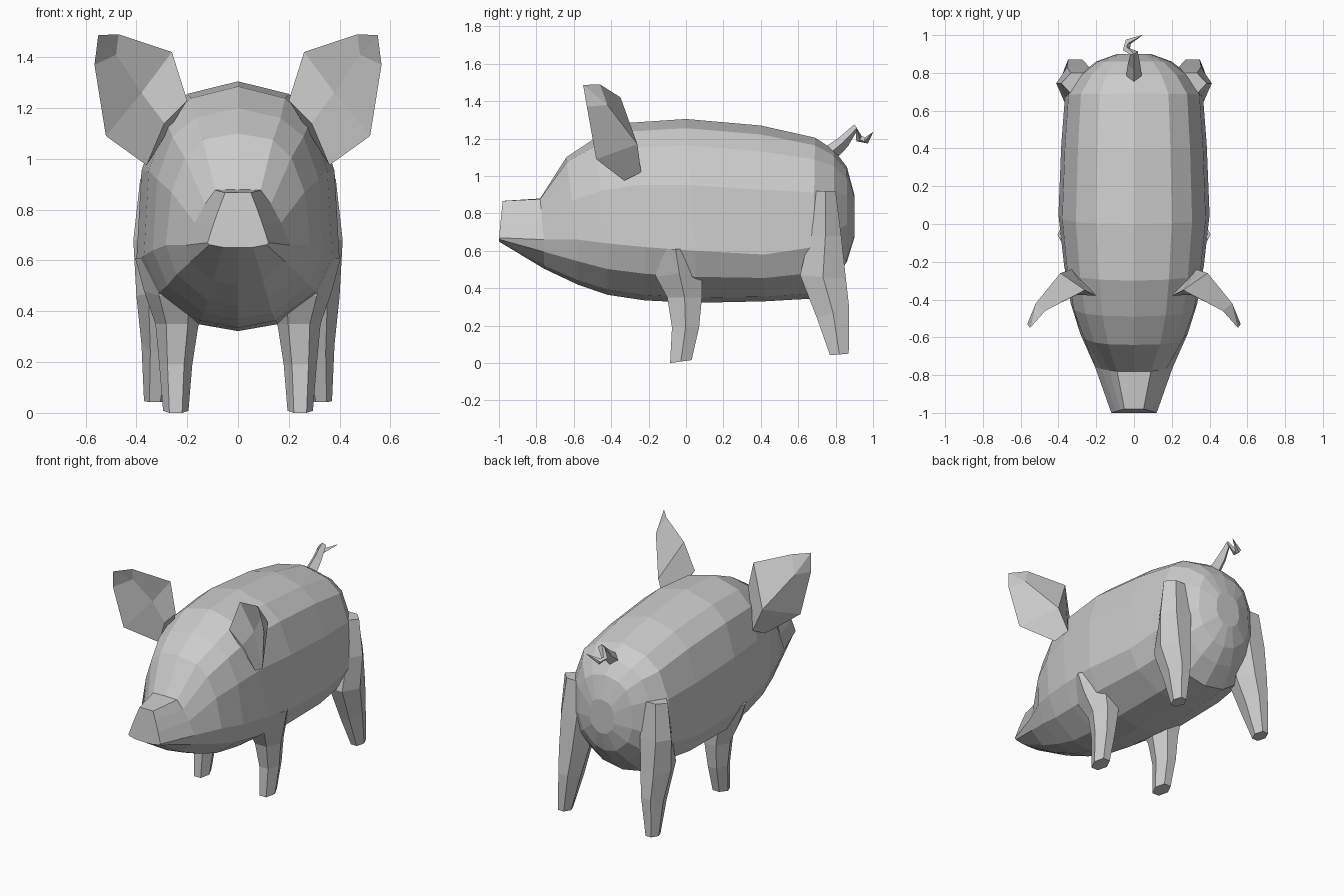
import bpy, bmesh, math
from mathutils import Vector

if "Cube" in bpy.data.objects:
    bpy.data.objects.remove(bpy.data.objects["Cube"])


def loft(name, rings, mirror=False):
    """Skin a list of equal-length point rings, with closed ends and flat faces."""
    bm = bmesh.new()
    vs = [[bm.verts.new(p) for p in r] for r in rings]
    n = len(vs[0])
    for a, b in zip(vs, vs[1:]):
        for i in range(n):
            j = (i + 1) % n
            bm.faces.new((a[i], a[j], b[j], b[i]))
    bm.faces.new(vs[0])
    bm.faces.new(vs[-1])
    bmesh.ops.remove_doubles(bm, verts=bm.verts, dist=0.0005)
    bmesh.ops.recalc_face_normals(bm, faces=bm.faces)
    me = bpy.data.meshes.new(name)
    bm.to_mesh(me)
    bm.free()
    ob = bpy.data.objects.new(name, me)
    bpy.context.collection.objects.link(ob)
    if mirror:
        ob.modifiers.new("mirror", "MIRROR")
    return ob


# Body and head: half cross-sections scaled along the spine
BODY = [(0, 1), (.5, .93), (.77, .8), (.95, .5), (1, 0), (.83, -.5), (.4, -.9), (0, -1)]
NOSE = [(0, 1), (.42, 1), (.6, .72), (.8, .38), (1, 0), (.93, -.4), (.5, -.9), (0, -1)]


def section(y_top, y_mid, top, mid, bot, w, nose):
    half = []
    for (bx, bz), (nx, nz) in zip(BODY, NOSE):
        x, z = bx + (nx - bx) * nose, bz + (nz - bz) * nose
        h = top - mid if z > 0 else mid - bot
        y = y_mid + (y_top - y_mid) * max(z, 0)
        half.append((x * w, y, mid + z * h))
    return half + [(-x, y, z) for x, y, z in half[-2:0:-1]]


spine = [  # y at top, y at middle, top z, widest z, bottom z, half width, nose blend
    (-.98, -1.0, .867, .67, .65, .12, 1),
    (-.78, -.76, .88, .66, .505, .205, .8),
    (-.64, -.58, 1.10, .66, .42, .285, .2),
    (-.49, -.42, 1.20, .64, .365, .335, 0),
    (-.30, -.22, 1.285, .62, .335, .37, 0),
    (0, 0.05, 1.305, .60, .322, .40, 0),
    (.40, .42, 1.27, .58, .33, .385, 0),
    (.69, .68, 1.205, .62, .345, .365, 0),
    (.79, .79, 1.14, .70, .45, .29, 0),
    (.86, .86, 1.05, .74, .54, .20, 0),
    (.90, .90, .90, .76, .67, .09, 0),
]
loft("body", [section(*s) for s in spine])


# Legs: six-sided tapering lofts
def leg(name, rows):
    rings = []
    for x0, x1, y0, y1, z, tilt in rows:
        ring = []
        for k in range(6):
            a = math.radians(60 * k)
            c, s = math.cos(a), math.sin(a) / math.sin(math.radians(60))
            ring.append(((x0 + x1) / 2 + c * (x1 - x0) / 2,
                         (y0 + y1) / 2 + s * (y1 - y0) / 2, z + tilt * s))
        rings.append(ring)
    loft(name, rings, mirror=True)


# inner x, outer x, front y, back y, z, slope
leg("front_leg", [(.195, .295, -.085, .03, .008, .008), (.18, .31, -.075, .07, .19, 0),
                  (.155, .325, -.10, .085, .35, 0), (.13, .37, -.16, .088, .48, .02),
                  (.12, .405, -.20, .088, .61, 0)])
leg("hind_leg", [(.285, .37, .77, .87, .046, .004), (.24, .38, .70, .872, .27, .03),
                 (.21, .40, .61, .855, .46, -.01), (.18, .412, .66, .83, .68, 0),
                 (.18, .385, .69, .80, .92, 0)])

# Ears: inner rim, inside crease, outer rim and back ridge, from base to tip
tip = (.55, -.55, 1.487)
loft("ear", [
    [(.20, -.38, 1.23), (.29, -.37, 1.14), (.36, -.33, .975), (.33, -.24, 1.02)],
    [(.26, -.35, 1.42), (.38, -.37, 1.26), (.52, -.48, 1.09), (.39, -.26, 1.17)],
    [(.47, -.46, 1.49), (.48, -.44, 1.41), (.565, -.53, 1.37), (.52, -.42, 1.38)],
    [tip] * 4,
], mirror=True)

# Tail: thin four-sided curl
path = [Vector(p) for p in [(0, .78, 1.13), (0, .84, 1.18), (0, .905, 1.255), (-.04, .925, 1.20),
                            (-.03, .965, 1.19), (.045, 1.0, 1.235)]]
radii = [.042, .034, .022, .02, .018, .001]
rings = []
for i, (p, r) in enumerate(zip(path, radii)):
    d = (path[min(i + 1, 5)] - path[max(i - 1, 0)]).normalized()
    u = (Vector((1, 0, 0)) - d * d.x).normalized()
    v = d.cross(u)
    rings.append([p + u * r * a + v * r * b for a, b in ((1, 0), (0, 1), (-1, 0), (0, -1))])
loft("tail", rings)
